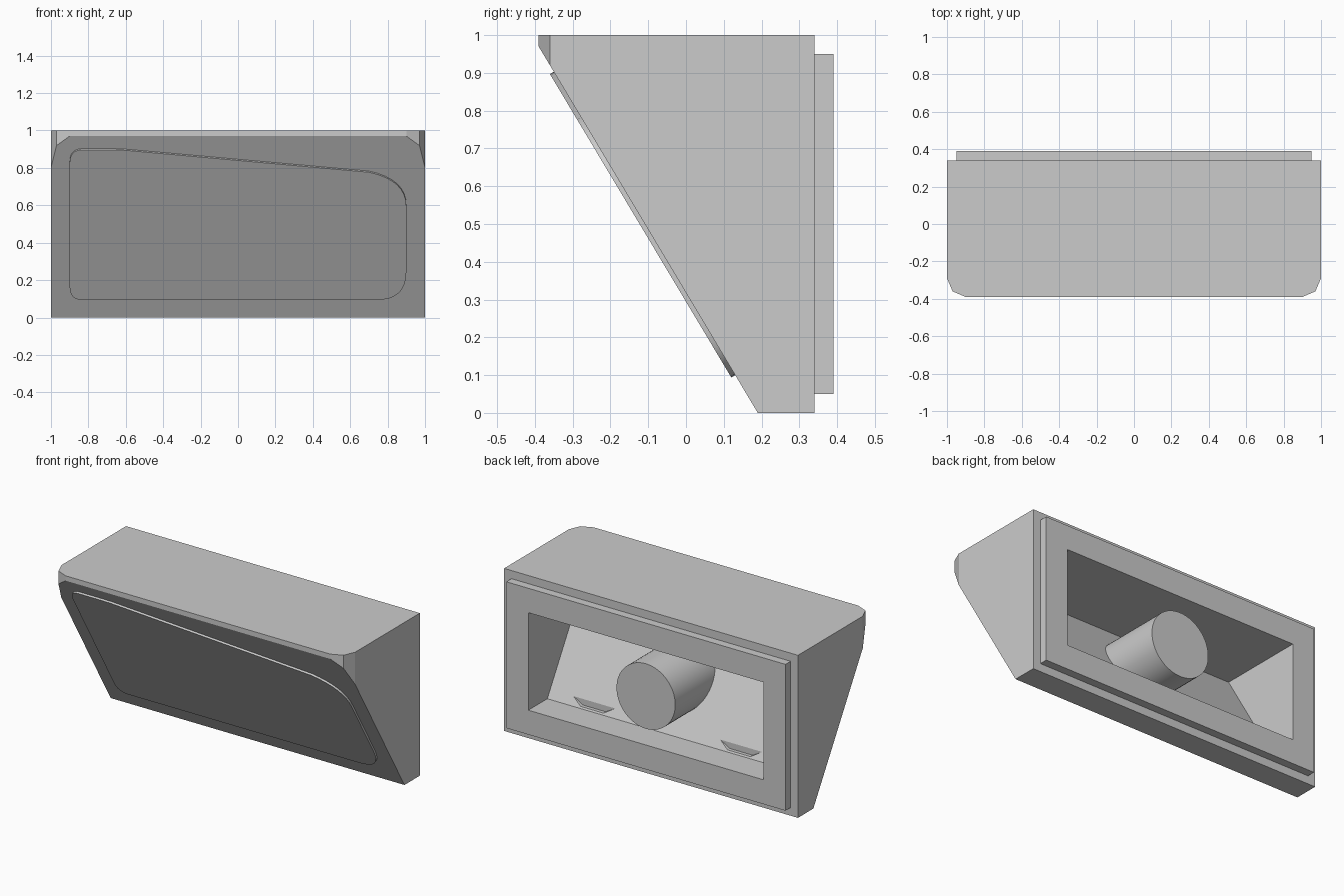
import bpy, bmesh, math
from mathutils import Vector

if "Cube" in bpy.data.objects:
    bpy.data.objects.remove(bpy.data.objects["Cube"], do_unlink=True)

grey = bpy.data.materials.new("light_grey")
grey.use_nodes = True
grey.diffuse_color = (0.6, 0.6, 0.6, 1)
grey.node_tree.nodes["Principled BSDF"].inputs["Base Color"].default_value = (0.6, 0.6, 0.6, 1)

# Sloping front: passes through SLOPE_FOOT, facing forward and down
SLOPE_FOOT = Vector((0, 0.19, 0))
SLOPE_NORMAL = Vector((0, -0.97, -0.58)).normalized()


def slope_y(z, inset=0.0):
    return 0.19 - z * 0.58 / 0.97 + inset


def make_object(name, bm):
    bmesh.ops.recalc_face_normals(bm, faces=bm.faces[:])
    mesh = bpy.data.meshes.new(name)
    bm.to_mesh(mesh)
    bm.free()
    mesh.materials.append(grey)
    obj = bpy.data.objects.new(name, mesh)
    bpy.context.collection.objects.link(obj)
    return obj


def prism(bm, points, offset):
    """Extrude a closed outline of 3D points by an offset."""
    face = bm.faces.new([bm.verts.new(p) for p in points])
    new = bmesh.ops.extrude_face_region(bm, geom=[face])["geom"]
    verts = [g for g in new if isinstance(g, bmesh.types.BMVert)]
    bmesh.ops.translate(bm, verts=verts, vec=offset)
    return verts


def circle(cx, cz, radius, count, y):
    """Vertical circle with a flat lowest side."""
    angles = [(i + 0.5) * math.tau / count for i in range(count)]
    return [(cx + radius * math.sin(a), y, cz - radius * math.cos(a)) for a in angles]


def cut(obj, cutter):
    mod = obj.modifiers.new("cut", 'BOOLEAN')
    mod.operation, mod.solver, mod.object = 'DIFFERENCE', 'EXACT', cutter
    bpy.context.view_layer.objects.active = obj
    bpy.ops.object.modifier_apply(modifier=mod.name)


# Housing: footprint with rounded front corners, trimmed by the slope
bm = bmesh.new()
half = [(1, 0.34), (1, -0.29), (0.97, -0.36), (0.9, -0.39)]
outline = half + [(-x, y) for x, y in reversed(half)]
prism(bm, [(x, y, 0) for x, y in outline], (0, 0, 1))
cutres = bmesh.ops.bisect_plane(bm, geom=bm.verts[:] + bm.edges[:] + bm.faces[:],
                                plane_co=SLOPE_FOOT, plane_no=SLOPE_NORMAL, clear_outer=True)
rim_edges = [g for g in cutres["geom_cut"] if isinstance(g, bmesh.types.BMEdge)]
bmesh.ops.contextual_create(bm, geom=rim_edges)
housing = make_object("housing", bm)

# Raised rim on the back
bm = bmesh.new()
prism(bm, [(x, 0.34, z) for x, z in ((-0.95, 0.05), (0.95, 0.05), (0.95, 0.95), (-0.95, 0.95))],
      (0, 0.05, 0))
back_rim = make_object("back_rim", bm)

# Hollow interior with a sloping inner wall
bm = bmesh.new()
WALL = 0.135
prism(bm, [(-0.8, 0.5, 0.2), (-0.8, slope_y(0.2, WALL), 0.2),
           (-0.8, slope_y(0.8, WALL), 0.8), (-0.8, 0.5, 0.8)], (1.6, 0, 0))
cavity = make_object("cavity_cutter", bm)
for part in (housing, back_rim):
    cut(part, cavity)

# Two shallow round recesses in the inner wall
for side in (-1, 1):
    bm = bmesh.new()
    prism(bm, circle(side * 0.5, 0.5, 0.3, 12, 0.177), (0, 0.15, 0))
    recess = make_object("recess_cutter", bm)
    cut(housing, recess)
    bpy.data.objects.remove(recess, do_unlink=True)
bpy.data.objects.remove(cavity, do_unlink=True)

# Round post from the inner wall to the back
bm = bmesh.new()
prism(bm, circle(0, 0.5, 0.2, 48, 0.39), (0, -0.3, 0))
for v in bm.verts:
    if v.co.y < 0.2:
        v.co.y = slope_y(v.co.z, WALL - 0.03)
post = make_object("center_post", bm)

# Thin front panel with rounded corners: (start, corner, end) per corner
corners = [((-0.9, 0.17), (-0.9, 0.1), (-0.83, 0.1)),
           ((0.74, 0.1), (0.9, 0.1), (0.9, 0.25)),
           ((0.9, 0.6), (0.9, 0.74), (0.7, 0.783)),
           ((-0.6, 0.9), (-0.65, 0.903), (-0.7, 0.903)),
           ((-0.83, 0.903), (-0.9, 0.903), (-0.9, 0.83))]
points = []
for a, b, c in corners:
    a, b, c = Vector(a), Vector(b), Vector(c)
    for i in range(9):
        t = i / 8
        p = a * (1 - t) ** 2 + b * 2 * t * (1 - t) + c * t * t
        points.append((p.x, slope_y(p.y), p.y))
bm = bmesh.new()
prism(bm, points, SLOPE_NORMAL * 0.012)
panel = make_object("front_panel", bm)

# Smooth only the curved sides
for obj in (post, panel):
    bpy.ops.object.select_all(action='DESELECT')
    obj.select_set(True)
    bpy.context.view_layer.objects.active = obj
    bpy.ops.object.shade_smooth_by_angle(angle=math.radians(30))
